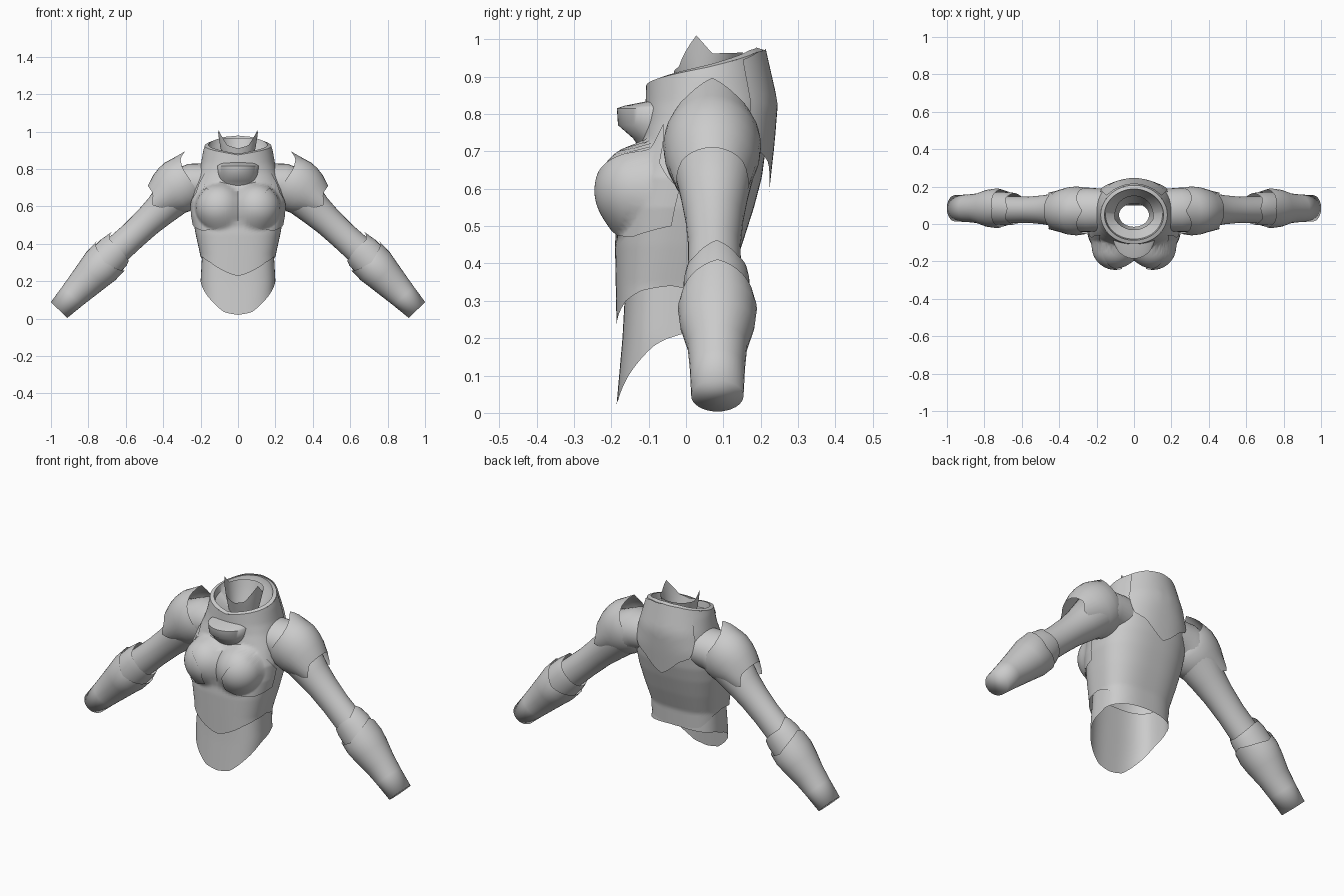
import bpy, math

if "Cube" in bpy.data.objects:
    bpy.data.objects.remove(bpy.data.objects["Cube"])

grey = bpy.data.materials.new("armour_grey")
grey.diffuse_color = (0.6, 0.6, 0.6, 1)
grey.use_nodes = True
grey.node_tree.nodes["Principled BSDF"].inputs["Base Color"].default_value = grey.diffuse_color


def lerp(table, t):
    """Piecewise linear lookup: rows are (key, value, value...)."""
    if t <= table[0][0]:
        return table[0][1:]
    for a, b in zip(table, table[1:]):
        if t <= b[0]:
            k = (t - a[0]) / (b[0] - a[0])
            return tuple(p + (q - p) * k for p, q in zip(a[1:], b[1:]))
    return table[-1][1:]


def make(name, rows, closed=True, cap=False, mirror=False, sharp=42):
    """Skin a grid of points into a smooth-shaded object."""
    n = len(rows[0])
    verts = [p for r in rows for p in r]
    faces = []
    for i in range(len(rows) - 1):
        for j in range(n if closed else n - 1):
            k = (j + 1) % n
            faces.append((i * n + j, i * n + k, (i + 1) * n + k, (i + 1) * n + j))
    if cap:
        faces.append(tuple(range(len(verts) - n, len(verts))))
    me = bpy.data.meshes.new(name)
    me.from_pydata(verts, [], faces)
    me.materials.append(grey)
    ob = bpy.data.objects.new(name, me)
    bpy.context.collection.objects.link(ob)
    bpy.ops.object.select_all(action='DESELECT')
    ob.select_set(True)
    bpy.context.view_layer.objects.active = ob
    bpy.ops.object.shade_smooth_by_angle(angle=math.radians(sharp))
    if mirror:
        ob.modifiers.new("mirror", 'MIRROR')
    return ob


def spow(v, p):
    return math.copysign(abs(v) ** p, v)


def oval(a, w, yf, yb, p):
    return w * spow(math.sin(a), p), (yf + yb) / 2 - (yb - yf) / 2 * spow(math.cos(a), p)


def shell(name, section, bottom, top, seg=96, nz=12, span=(0, 360), mirror=False):
    """Upright shell whose lower and upper edges vary with angle (0 front, 180 back)."""
    closed = abs(span[1] - span[0]) == 360
    rows = []
    for i in range(nz + 1):
        row = []
        for j in range(seg if closed else seg + 1):
            deg = span[0] + (span[1] - span[0]) * j / seg
            fold = min(deg, 360 - deg)
            z0, z1 = lerp(bottom, fold)[0], lerp(top, fold)[0]
            z = z0 + (z1 - z0) * i / nz
            x, y = section(z, math.radians(deg))
            row.append((x, y, z))
        rows.append(row)
    return make(name, rows, closed, mirror=mirror)


# Torso sections: height, half width, front y, back y, squareness
BODY = [(.24, .2, -.186, .105, .72), (.34, .202, -.188, .11, .72), (.45, .226, -.19, .15, .75),
        (.55, .245, -.184, .182, .78), (.63, .25, -.168, .203, .8), (.72, .234, -.122, .215, .8),
        (.78, .21, -.108, .222, .82), (.83, .198, -.108, .235, .92), (.9, .185, -.106, .224, 1),
        (.98, .162, -.1, .205, 1)]


def body(z, a, off=0.0):
    w, yf, yb, p = lerp(BODY, z)
    x, y = oval(a, w + off, yf - off, yb + off, p)
    if math.cos(a) > 0:
        # rounded chest, softly blended into the torso
        q = 1 - ((abs(x) - .1) / .125) ** 2 - ((z - .595) / .125) ** 2
        bump = -.116 - off - .122 * math.sqrt(q) if q > 0 else -.116 - off - .5 * q
        h = max(.05 - abs(y - bump), 0) / .05
        y = min(y, bump) - h * h * .05 / 4
    return x, y


COLLAR_TOP = [(0, .875), (90, .925), (150, .965), (180, .972)]
shell("torso", body, [(0, .228), (41, .3), (65, .327), (90, .34), (110, .32), (140, .26), (180, .245)],
      COLLAR_TOP, nz=52)

# Ledge below the collar, flowing into the chest
LEDGE = [(.7, .08, -.118), (.735, .1, -.142), (.77, .108, -.182), (.815, .112, -.185)]
rows = []
for z, w, yf in LEDGE + [(.822, .105, -.165), (.835, .085, -.1)]:
    row = []
    for j in range(25):
        x, y = oval(math.radians(-90 + 7.5 * j), w, yf, -.14 - yf, 1)
        row.append((x, y, z))
    rows.append(row)
make("collar_ledge", rows, closed=False, sharp=60)

# Lower abdomen with pointed front
ABDOMEN = [(.02, .192, -.186, .105, .7), (.2, .2, -.17, .105, .7), (.38, .19, -.16, .1, .7)]
shell("abdomen", lambda z, a: oval(a, *lerp(ABDOMEN, z)),
      [(0, .02), (15, .035), (41, .1), (75, .178), (102, .225), (180, .246)], [(0, .38)], nz=8)

# Collar rim and funnel lining down to the neck opening
NECK = [(.84, .08, -.015, .11, 1), (.92, .095, -.035, .14, 1), (1.01, .11, -.045, .165, 1)]
rows = []
for off, dz in ((0, 0), (-.02, .006), (-.026, -.03), (None, 0)):
    row = []
    for j in range(64):
        d = 360 * j / 64
        a = math.radians(d)
        z = lerp(COLLAR_TOP, min(d, 360 - d))[0]
        x, y = oval(a, *NECK[0][1:]) if off is None else body(z, a, off)
        row.append((x, y, .84 if off is None else z + dz))
    rows.append(row)
make("collar_rim", rows)

# Neck guard with two points
shell("neck_guard", lambda z, a: oval(a, *lerp(NECK, z)), [(0, .84)],
      [(0, .91), (35, .925), (72, 1.01), (98, .962), (180, .965)], seg=40, nz=4)

# Pointed back plate
BACK = [(.585, .236, -.16, .222, .8), (.72, .238, -.13, .237, .85), (.83, .206, -.11, .246, .95),
        (.98, .168, -.1, .212, 1)]
shell("back_plate", lambda z, a: oval(a, *lerp(BACK, z)),
      [(125, .8), (140, .7), (158, .67), (180, .585)], [(125, .945), (150, .967), (180, .974)],
      seg=28, nz=10, span=(125, 235))

# Raised chest plates with a strap point toward the shoulder
shell("chest_plate", lambda z, a: body(z, a, .007),
      [(10, .5), (25, .475), (50, .47), (85, .5)],
      [(10, .58), (18, .64), (32, .68), (43, .71), (52, .775), (62, .67), (85, .6)],
      seg=50, nz=24, span=(10, 85), mirror=True)


def sleeve(name, rings, yc, start=None, end=None, seg=32, cap=False, sharp=42):
    """Arm tube; rings are (x, z, radius up/down, radius in y). Edge tables shift
    the end rings along the arm by angle (0 outer/top side, 180 underside)."""
    rows = []
    last = len(rings) - 1
    for i, (x, z, rn, ry) in enumerate(rings):
        p, q = rings[max(i - 1, 0)], rings[min(i + 1, last)]
        l = math.hypot(q[0] - p[0], q[1] - p[1])
        dx, dz = (q[0] - p[0]) / l, (q[1] - p[1]) / l
        row = []
        for j in range(seg):
            d = 360 * j / seg
            a, fold = math.radians(d), min(d, 360 - d)
            s = 0
            if i == 0 and start:
                s = lerp(start, fold)[0]
            if i == last and end:
                s = lerp(end, fold)[0]
            c = math.cos(a) * rn
            row.append((x + dx * s - dz * c, yc - ry * math.sin(a), z + dz * s + dx * c))
        rows.append(row)
    return make(name, rows, cap=cap, mirror=True, sharp=sharp)


# Upper arm with a full shoulder running into the torso
sleeve("upper_arm", [(.16, .725, .105, .112), (.24, .722, .108, .118), (.31, .69, .118, .118),
                     (.415, .58, .09, .09), (.48, .52, .08, .078), (.56, .445, .076, .07),
                     (.66, .355, .078, .072), (.725, .29, .08, .075)], .076)

# Shoulder pad: domed shell whose inner edge rises to a point
PAD = [(-.03, .132, .12), (.01, .142, .127), (.045, .147, .131), (.09, .141, .127),
       (.135, .127, .116), (.19, .098, .097)]
sleeve("shoulder_pad", [(.27 + .82 * s, .74 - .58 * s, rn, ry) for s, rn, ry in PAD], .07,
       start=[(0, -.055), (30, -.005), (60, .015), (110, .02), (180, .03)],
       end=[(0, .0), (60, .0), (90, .04), (130, -.01), (180, -.03)])

# Elbow cuff with a raised point
sleeve("elbow_cuff", [(.63, .385, .088, .082), (.665, .352, .098, .088), (.72, .295, .1, .09)], .082,
       start=[(0, -.02), (45, .015), (90, .01), (180, .02)])

# Forearm guard, closed at the wrist
FORE = [(-.01, .108, .098), (.05, .108, .106), (.11, .098, .1), (.19, .086, .08),
        (.27, .074, .074), (.372, .061, .07)]
sleeve("forearm", [(.70 + .69 * s, .315 - .724 * s, rn, ry) for s, rn, ry in FORE], .084,
       start=[(0, -.02), (50, .01), (90, .03), (130, .01), (180, -.015)], cap=True, sharp=120)
